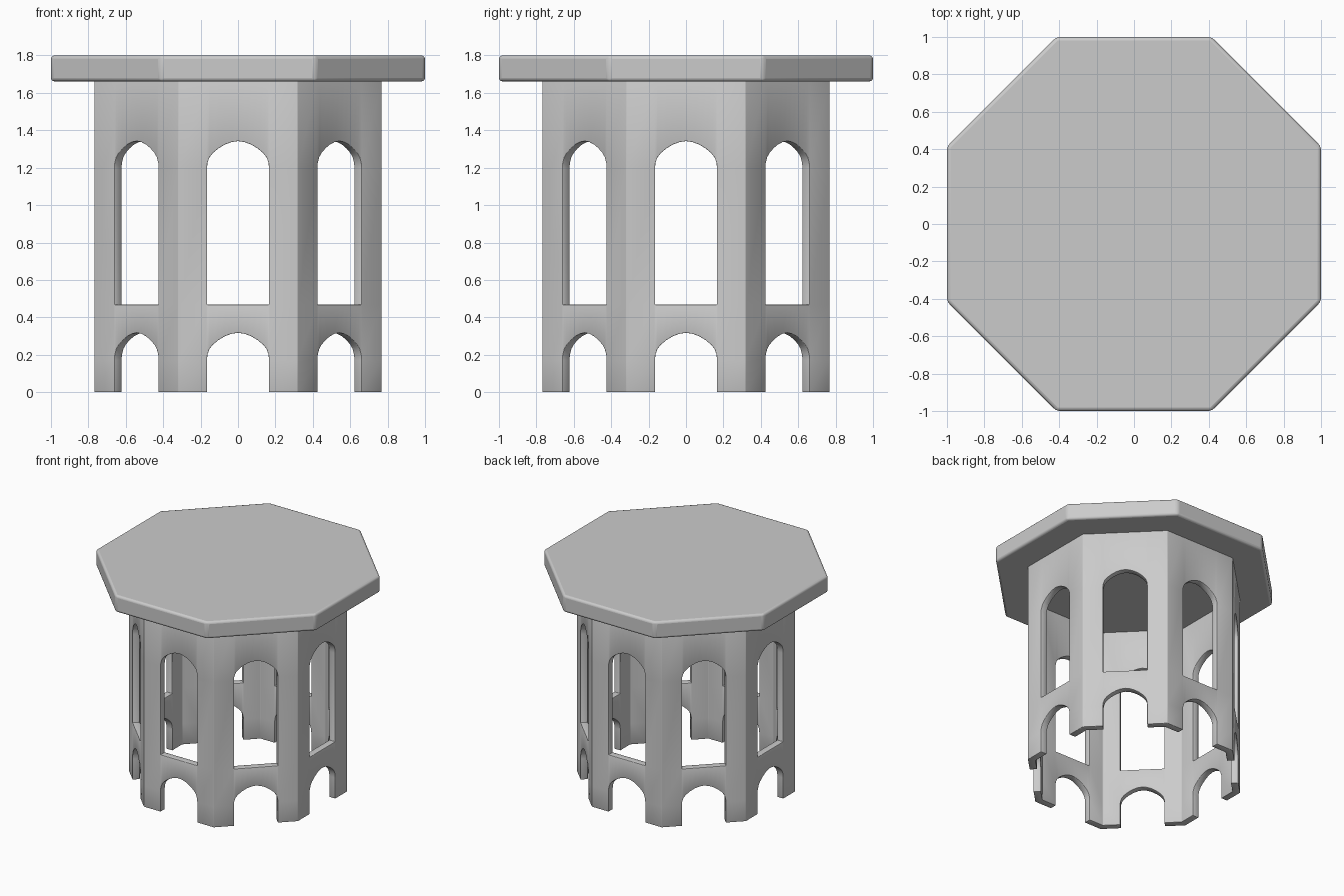
import bpy, bmesh, math
from mathutils import Matrix

if "Cube" in bpy.data.objects:
    bpy.data.objects.remove(bpy.data.objects["Cube"])

A, THICK, TOP = 0.768, 0.055, 1.67          # wall apothem, wall thickness, wall top
HALF = A * math.tan(math.pi / 8)            # half width of one wall panel
SILL, LOW_SPRING, WIN_SPRING = 0.468, 0.17, 1.195
# Half arch outline: x from the middle, height above the spring line
ARCH = [(0.166, 0), (0.163, 0.032), (0.153, 0.06), (0.135, 0.083), (0.105, 0.108),
        (0.07, 0.129), (0.035, 0.142), (0, 0.147)]


def finish(name, bm, width, segments, solid=0):
    me = bpy.data.meshes.new(name)
    bm.to_mesh(me)
    bm.free()
    ob = bpy.data.objects.new(name, me)
    bpy.context.collection.objects.link(ob)
    if solid:
        s = ob.modifiers.new("wall", 'SOLIDIFY')
        s.thickness, s.offset, s.use_even_offset = solid, -1, True
    b = ob.modifiers.new("soft_edges", 'BEVEL')
    b.width, b.segments = width, segments
    b.limit_method, b.angle_limit = 'ANGLE', math.radians(35)
    bpy.ops.object.select_all(action='DESELECT')
    ob.select_set(True)
    bpy.context.view_layer.objects.active = ob
    bpy.ops.object.shade_smooth_by_angle(angle=math.radians(35))
    return ob


# Arcaded octagonal base: one panel repeated around eight sides
bm = bmesh.new()


def panel(rot):
    def quad(x0, x1, a0, a1, b1, b0):
        pts = [(x0, a0), (x1, a1), (x1, b1), (x0, b0)]
        bm.faces.new([bm.verts.new(rot @ Matrix.Translation((x, -A, z)).translation)
                      for x, z in pts])

    # Pillars beside the openings
    levels = [0, LOW_SPRING, SILL, WIN_SPRING, TOP]
    w = ARCH[0][0]
    for z0, z1 in zip(levels, levels[1:]):
        quad(-HALF, -w, z0, z0, z1, z1)
        quad(w, HALF, z0, z0, z1, z1)
    # Rail over the foot arch, and the wall over the window
    pts = [(-x, h) for x, h in ARCH] + ARCH[-2::-1]
    for (x0, h0), (x1, h1) in zip(pts, pts[1:]):
        quad(x0, x1, LOW_SPRING + h0, LOW_SPRING + h1, SILL, SILL)
        quad(x0, x1, WIN_SPRING + h0, WIN_SPRING + h1, TOP, TOP)


for i in range(8):
    panel(Matrix.Rotation(i * math.pi / 4, 4, 'Z'))
bmesh.ops.remove_doubles(bm, verts=bm.verts, dist=0.0005)
finish("arcaded_base", bm, 0.008, 2, THICK)

# Octagonal table top
bm = bmesh.new()
R = 1 / math.cos(math.pi / 8)
bmesh.ops.create_cone(bm, cap_ends=True, segments=8, radius1=R, radius2=R, depth=0.138,
                      matrix=Matrix.Translation((0, 0, 1.731))
                      @ Matrix.Rotation(math.pi / 8, 4, 'Z'))
# create_cone may start on a flat or a corner: turn so that flats face the axes
if abs(max(v.co.x for v in bm.verts) - 1) > 0.01:
    bmesh.ops.rotate(bm, verts=bm.verts, matrix=Matrix.Rotation(math.pi / 8, 3, 'Z'))
finish("table_top", bm, 0.018, 3)
